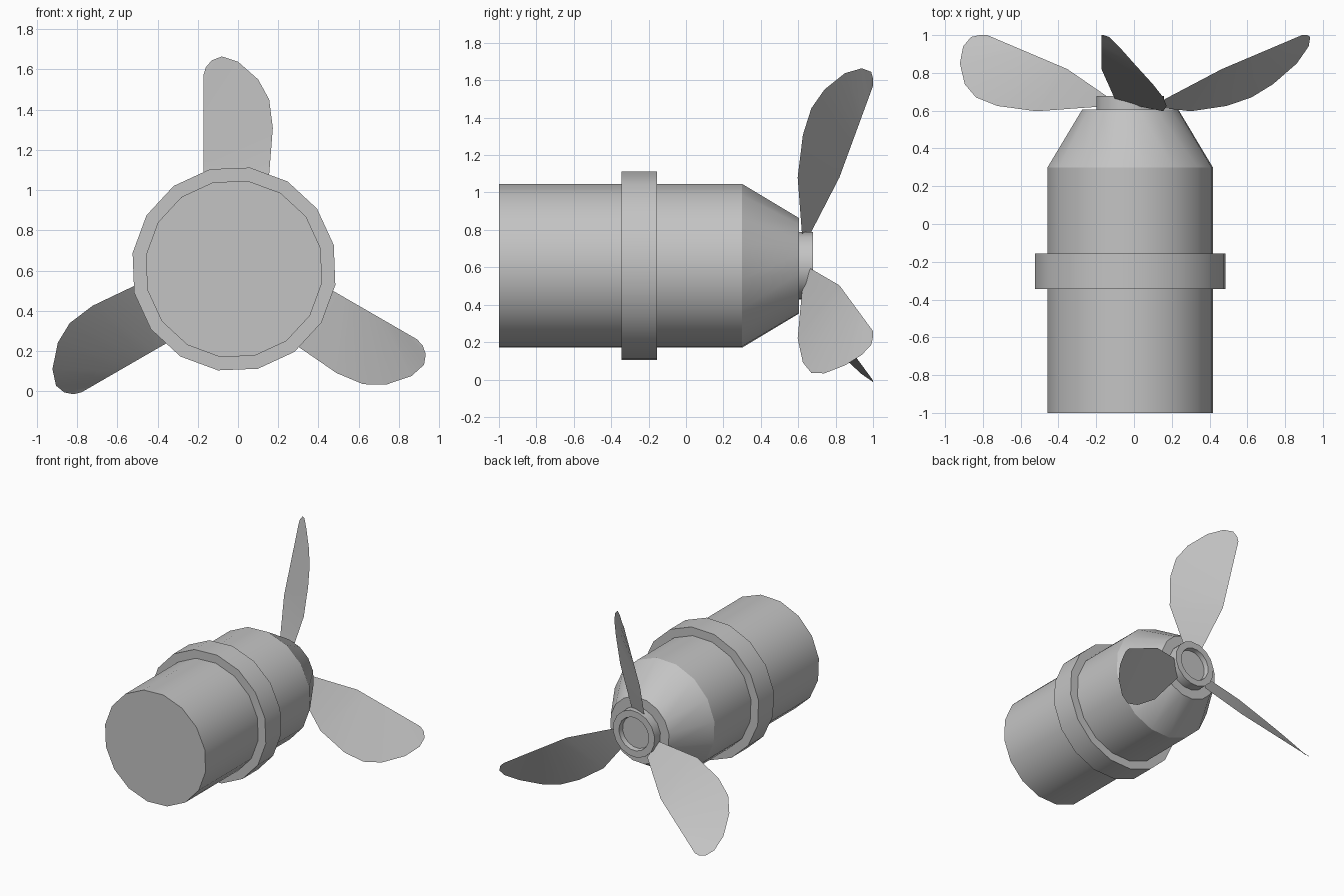
import bpy, bmesh
from math import cos, sin, pi, radians
from mathutils import Vector, Matrix

cube = bpy.data.objects.get("Cube")
if cube:
    bpy.data.objects.remove(cube, do_unlink=True)

CENTRE = Vector((-0.02, 0, 0.608))
SIDES = 16
PHASE = radians(13.5)

grey = bpy.data.materials.new("plain grey")
grey.use_nodes = True
grey.diffuse_color = (0.55, 0.55, 0.55, 1)
grey.node_tree.nodes["Principled BSDF"].inputs["Base Color"].default_value = grey.diffuse_color


def finish(name, bm, fix_normals=True):
    if fix_normals:
        bmesh.ops.recalc_face_normals(bm, faces=bm.faces)
    mesh = bpy.data.meshes.new(name)
    bm.to_mesh(mesh)
    bm.free()
    mesh.materials.append(grey)
    obj = bpy.data.objects.new(name, mesh)
    obj.location = CENTRE
    bpy.context.collection.objects.link(obj)
    bpy.ops.object.select_all(action='DESELECT')
    obj.select_set(True)
    bpy.context.view_layer.objects.active = obj
    bpy.ops.object.shade_smooth_by_angle(angle=radians(30))
    return obj


def lathe(name, profile, closed=False):
    """Turn (radius, y) points around the y axis; open profiles get end caps."""
    bm = bmesh.new()
    rings = []
    for r, y in profile:
        angles = [PHASE + 2 * pi * i / SIDES for i in range(SIDES)]
        rings.append([bm.verts.new((r * cos(a), y, r * sin(a))) for a in angles])
    pairs = list(zip(rings, rings[1:]))
    if closed:
        pairs.append((rings[-1], rings[0]))
    else:
        bm.faces.new(rings[0])
        bm.faces.new(rings[-1])
    for a, b in pairs:
        for i in range(SIDES):
            j = (i + 1) % SIDES
            bm.faces.new((a[i], a[j], b[j], b[i]))
    return finish(name, bm)


# Motor housing with tapered rear, raised band and recessed hub
lathe("housing", [(0.443, -1), (0.443, 0.3), (0.258, 0.605)])
lathe("band", [(0.43, -0.345), (0.51, -0.345), (0.51, -0.155), (0.43, -0.155)], closed=True)
lathe("hub", [(0.182, 0.6), (0.182, 0.678), (0.13, 0.678), (0.125, 0.64)])

# Blade edges relative to the axis: curved leading edge and straight trailing edge
LEADING = [(0.06, 0.62, 0.172), (0.175, 0.597, 0.472), (0.193, 0.625, 0.70),
           (0.175, 0.67, 0.842), (0.12, 0.74, 0.942), (0.02, 0.85, 1.03),
           (-0.06, 0.94, 1.056), (-0.11, 0.99, 1.037), (-0.14, 1.0, 1.002)]
ROOT = Vector((-0.083, 0.665, 0.172))
MIDDLE = Vector((-0.152, 0.82, 0.472))
TIP = Vector((-0.152, 1.0, 0.962))


def blade(name, angle):
    bm = bmesh.new()
    turn = Matrix.Rotation(angle, 3, 'Y')
    steps = len(LEADING) - 1
    trailing = [ROOT] + [MIDDLE.lerp(TIP, i / (steps - 1)) for i in range(steps)]
    lead = [bm.verts.new(turn @ Vector(p)) for p in LEADING]
    trail = [bm.verts.new(turn @ p) for p in trailing]
    for i in range(steps):
        bm.faces.new((lead[i], lead[i + 1], trail[i + 1], trail[i]))
    return finish(name, bm, fix_normals=False)


# Three propeller blades
for i, side in enumerate(("top", "left", "right")):
    blade(side + "_blade", i * 2 * pi / 3)
